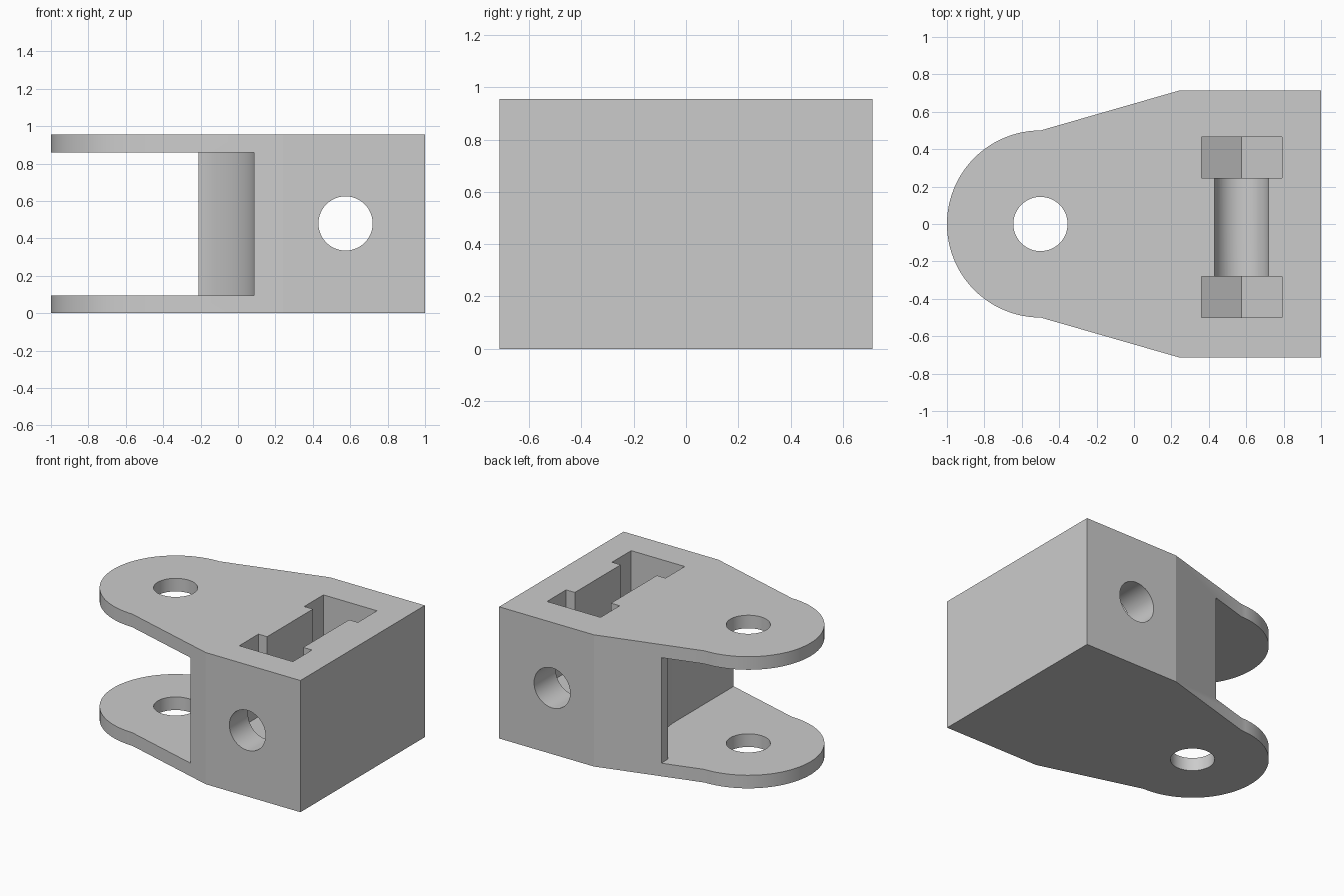
import bpy
import math
from mathutils import Vector

cube = bpy.data.objects.get("Cube")
if cube:
    bpy.data.objects.remove(cube, do_unlink=True)

HEIGHT = 0.955
PIVOT_X, BOLT_X, BOLT_Z = -0.5, 0.575, 0.48
HOLE_R = 0.145

metal = bpy.data.materials.new("plain grey")
metal.use_nodes = True
grey = (0.6, 0.6, 0.6, 1)
metal.diffuse_color = grey
metal.node_tree.nodes["Principled BSDF"].inputs["Base Color"].default_value = grey


def arc(cx, cy, r, start, end, n):
    """Points along an arc, angles in degrees."""
    angles = [math.radians(start + (end - start) * i / n) for i in range(n + 1)]
    return [(cx + r * math.cos(a), cy + r * math.sin(a)) for a in angles]


def prism(name, outline, lo, hi, axis="Z"):
    """Extrude an outline along z, or an x-z outline along y."""
    def place(p, d):
        return Vector((p[0], p[1], d)) if axis == "Z" else Vector((p[0], d, p[1]))
    n = len(outline)
    verts = [place(p, d) for d in (lo, hi) for p in outline]
    faces = [list(range(n))[::-1], list(range(n, 2 * n))]
    faces += [[i, (i + 1) % n, n + (i + 1) % n, n + i] for i in range(n)]
    if axis == "Y":
        faces = [f[::-1] for f in faces]
    mesh = bpy.data.meshes.new(name)
    mesh.from_pydata(verts, [], faces)
    mesh.materials.append(metal)
    obj = bpy.data.objects.new(name, mesh)
    bpy.context.collection.objects.link(obj)
    return obj


def cut(body, cutter):
    """Subtract the cutter and throw it away."""
    cutter.hide_render = True
    mod = body.modifiers.new("cut", "BOOLEAN")
    mod.operation = "DIFFERENCE"
    mod.solver = "EXACT"
    mod.object = cutter
    bpy.context.view_layer.objects.active = body
    bpy.ops.object.modifier_apply(modifier=mod.name)
    bpy.data.objects.remove(cutter, do_unlink=True)


# Body: rounded tongue widening into a square block
outline = arc(PIVOT_X, 0, 0.5, 90, 270, 48)
outline += [(0.24, -0.713), (1, -0.713), (1, 0.713), (0.24, 0.713)]
body = prism("clevis_body", outline, 0, HEIGHT)

# Slot between the two arms: flat on the front half, curved stop on the back
stop_r = 0.585
stop_angle = math.degrees(math.acos(0.29 / stop_r))
slot = [(-1.2, -1), (0.085, -1)]
slot += arc(PIVOT_X, 0, stop_r, 0, stop_angle, 20)
slot += [(-0.21, 1), (-1.2, 1)]
cut(body, prism("slot_cutter", slot, 0.095, 0.86))

# Pivot hole through both arms
circle = arc(PIVOT_X, 0, HOLE_R, 0, 360, 48)[:-1]
cut(body, prism("pivot_cutter", circle, -0.2, 1.2))

# Bolt bore through the block, front to back
circle = arc(BOLT_X, BOLT_Z, HOLE_R, 0, 360, 48)[:-1]
cut(body, prism("bore_cutter", circle, -1, 1, "Y"))

# Channel open to the top, with a round bottom in line with the bore
channel = arc(BOLT_X, BOLT_Z, HOLE_R, 180, 360, 24)
channel += [(BOLT_X + HOLE_R, 1.2), (BOLT_X - HOLE_R, 1.2)]
cut(body, prism("channel_cutter", channel, -0.4, 0.35, "Y"))

# Two nut pockets with a pointed hexagonal bottom
half = 0.215
side = half / math.sqrt(3)
pocket = [(BOLT_X - half, 1.2), (BOLT_X - half, BOLT_Z - side),
          (BOLT_X, BOLT_Z - 2 * side),
          (BOLT_X + half, BOLT_Z - side), (BOLT_X + half, 1.2)]
for lo, hi in ((-0.5, -0.28), (0.245, 0.465)):
    cut(body, prism("nut_pocket_cutter", pocket, lo, hi, "Y"))

# Smooth curved walls, sharp edges elsewhere
bpy.ops.object.select_all(action="DESELECT")
body.select_set(True)
bpy.context.view_layer.objects.active = body
bpy.ops.object.shade_smooth_by_angle(angle=math.radians(15))
